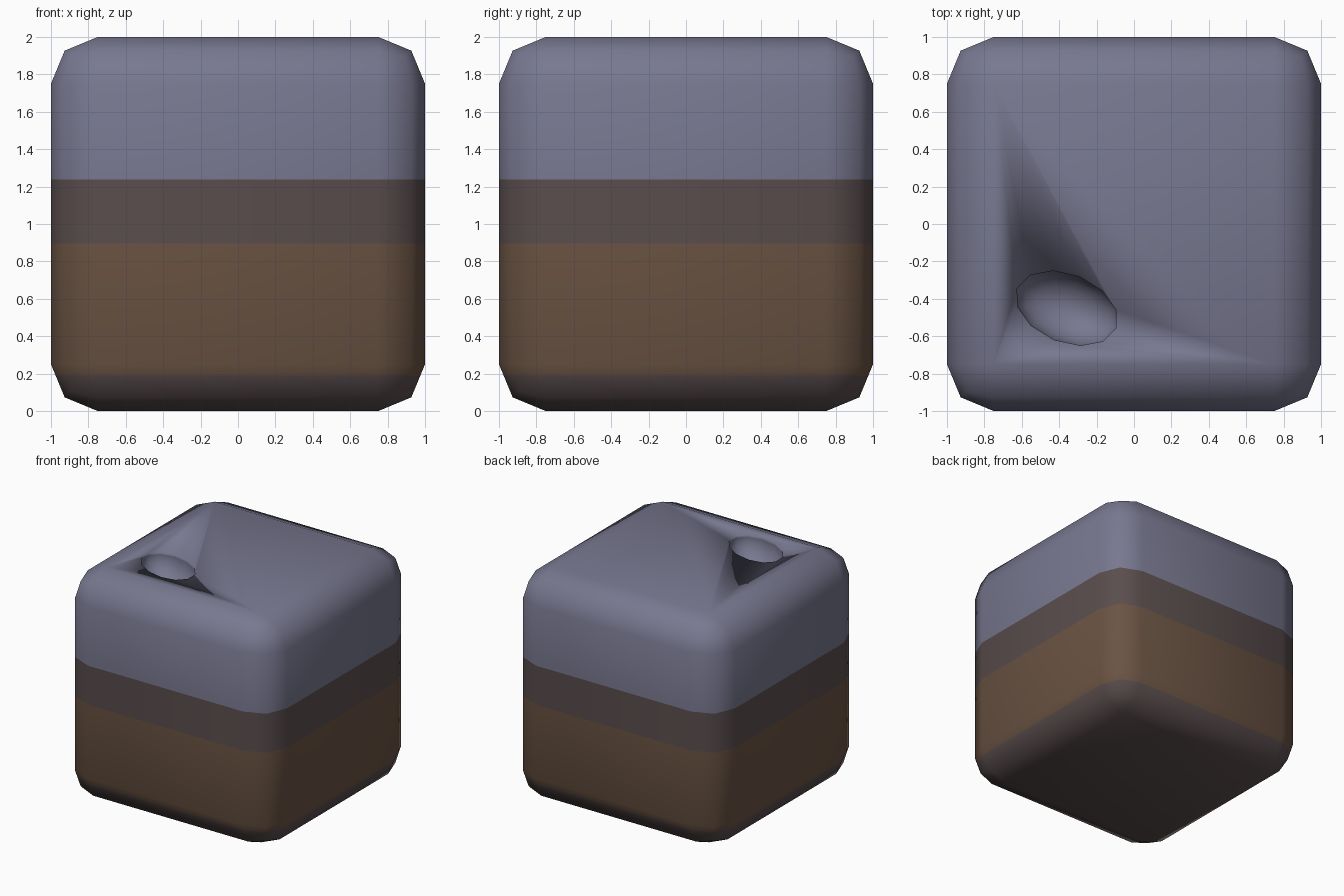
import bpy, bmesh, math
from mathutils import Matrix

if "Cube" in bpy.data.objects:
    bpy.data.objects.remove(bpy.data.objects["Cube"])


def make_material(name, rgb):
    m = bpy.data.materials.new(name)
    m.diffuse_color = [((c / 255 + 0.055) / 1.055) ** 2.4 for c in rgb] + [1.0]
    m.use_nodes = True
    m.node_tree.nodes["Principled BSDF"].inputs["Base Color"].default_value = m.diffuse_color
    return m


def make_object(name, bm):
    mesh = bpy.data.meshes.new(name)
    bm.to_mesh(mesh)
    bm.free()
    ob = bpy.data.objects.new(name, mesh)
    bpy.context.collection.objects.link(ob)
    return ob


# Rounded block
bm = bmesh.new()
bmesh.ops.create_cube(bm, size=2, matrix=Matrix.Translation((0, 0, 1)))
bmesh.ops.bevel(bm, geom=bm.edges[:], offset=0.25, segments=2, profile=0.5,
                affect='EDGES')
block = make_object("rounded_block", bm)
for m in (make_material("slate grey", (120, 120, 144)),
          make_material("dark umber", (90, 77, 77)),
          make_material("earth brown", (106, 83, 67))):
    block.data.materials.append(m)

# Oval bowl cut into the top
bm = bmesh.new()
place = (Matrix.Translation((-0.36, -0.45, 1.98))
         @ Matrix.Rotation(math.radians(-22), 4, 'Z')
         @ Matrix.Diagonal((0.29, 0.185, 0.2, 1)))
bmesh.ops.create_uvsphere(bm, u_segments=12, v_segments=10, radius=1, matrix=place)
cutter = make_object("bowl_cutter", bm)
cutter.hide_render = True
cut = block.modifiers.new("bowl", 'BOOLEAN')
cut.operation = 'DIFFERENCE'
cut.object = cutter
bpy.context.view_layer.objects.active = block
block.select_set(True)
bpy.ops.object.modifier_apply(modifier=cut.name)
bpy.data.objects.remove(cutter)

# Colour bands, cut at fixed heights
bm = bmesh.new()
bm.from_mesh(block.data)
for z in (0.19, 0.895, 1.237):
    bmesh.ops.bisect_plane(bm, geom=bm.verts[:] + bm.edges[:] + bm.faces[:],
                           plane_co=(0, 0, z), plane_no=(0, 0, 1))
for f in bm.faces:
    z = f.calc_center_median().z
    f.material_index = 0 if z > 1.237 else 1 if z > 0.895 else 2 if z > 0.19 else 1
    f.smooth = True
bm.to_mesh(block.data)
bm.free()
